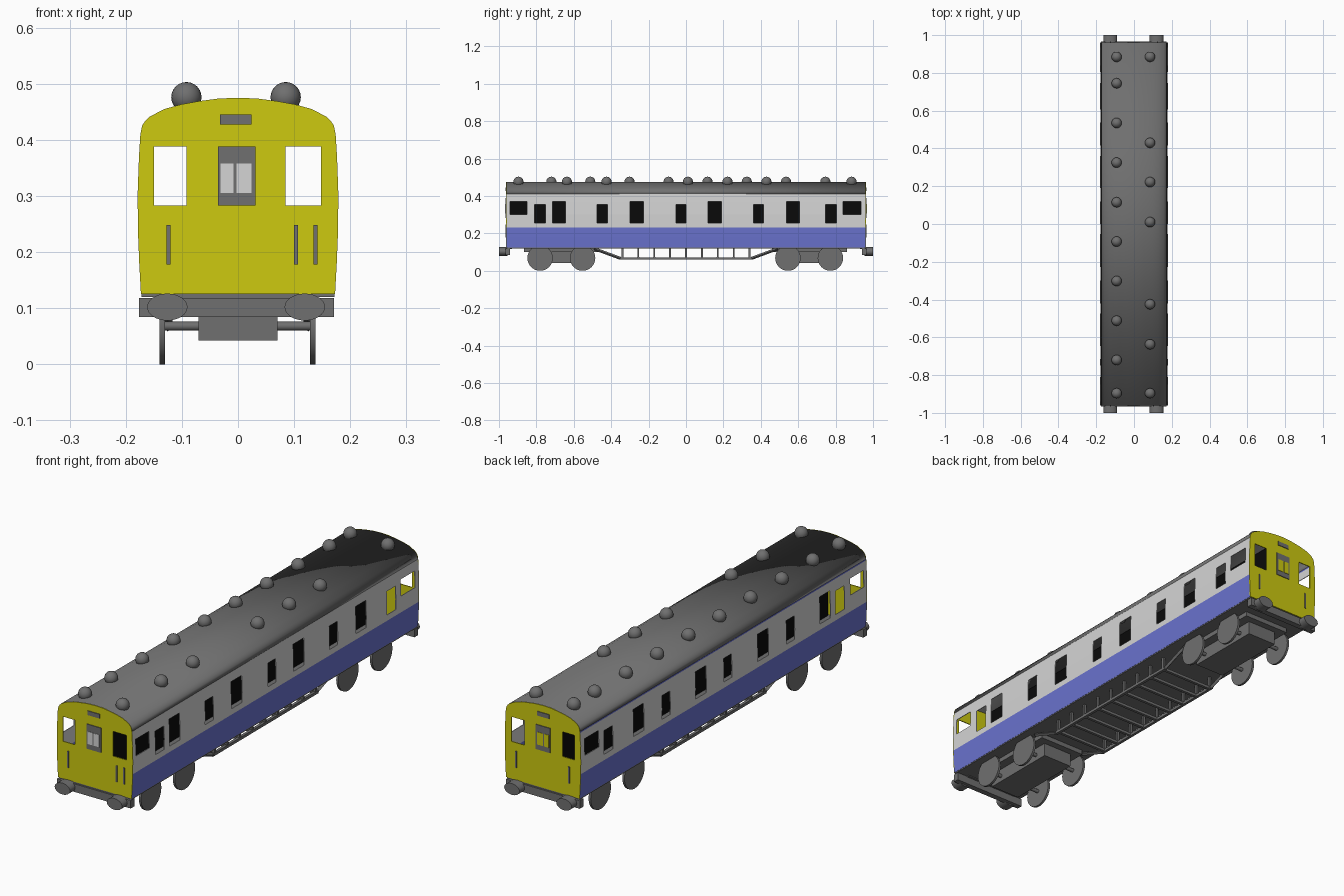
import bpy, bmesh, math
from mathutils import Matrix, Vector

if "Cube" in bpy.data.objects:
    bpy.data.objects.remove(bpy.data.objects["Cube"])


def material(name, rgb):
    m = bpy.data.materials.new(name)
    m.diffuse_color = (*rgb, 1)
    m.use_nodes = True
    m.node_tree.nodes["Principled BSDF"].inputs["Base Color"].default_value = m.diffuse_color
    return m


GREY = material("dark grey", (0.16, 0.16, 0.16))
WHITE = material("off white", (0.66, 0.66, 0.66))
BLUE = material("blue", (0.145, 0.17, 0.62))
YELLOW = material("yellow", (0.61, 0.59, 0.005))
BLACK = material("black", (0.003, 0.003, 0.003))


def finish(name, bm, mats, smooth=False, thick=0):
    me = bpy.data.meshes.new(name)
    bm.to_mesh(me)
    bm.free()
    for m in mats:
        me.materials.append(m)
    ob = bpy.data.objects.new(name, me)
    bpy.context.collection.objects.link(ob)
    if thick:
        mod = ob.modifiers.new("thickness", 'SOLIDIFY')
        mod.thickness = thick
        mod.offset = -1
    if smooth:
        bpy.context.view_layer.objects.active = ob
        ob.select_set(True)
        bpy.ops.object.shade_smooth_by_angle(angle=math.radians(40))
        ob.select_set(False)
    return ob


def box(bm, x0, x1, y0, y1, z0, z1):
    m = Matrix.Translation(((x0 + x1) / 2, (y0 + y1) / 2, (z0 + z1) / 2)) \
        @ Matrix.Diagonal((abs(x1 - x0), abs(y1 - y0), abs(z1 - z0), 1))
    bmesh.ops.create_cube(bm, size=1, matrix=m)


def rod(bm, a, b, rx, rz=None, seg=24):
    # round or oval bar from a to b
    a, b = Vector(a), Vector(b)
    rot = (b - a).to_track_quat('Z', 'Y').to_matrix().to_4x4()
    m = Matrix.Translation((a + b) / 2) @ rot @ Matrix.Diagonal((rx, rz or rx, 1, 1))
    bmesh.ops.create_cone(bm, cap_ends=True, segments=seg, radius1=1, radius2=1,
                          depth=(b - a).length, matrix=m)


# body cross-section
WALL = [(0.125, 0.173), (0.18, 0.176), (0.23, 0.178), (0.30, 0.179),
        (0.37, 0.1765), (0.41, 0.174)]
ROOF = [(0.174, 0.41), (0.171, 0.425), (0.166, 0.433), (0.158, 0.441), (0.131, 0.455),
        (0.10, 0.4635), (0.069, 0.469), (0.035, 0.4735), (0, 0.475)]
ROOF = ROOF + [(-x, z) for x, z in ROOF[-2::-1]]
END = 0.96


def width(z):
    for (z0, w0), (z1, w1) in zip(WALL, WALL[1:]):
        if z <= z1:
            return w0 + (w1 - w0) * (z - z0) / (z1 - z0)
    return WALL[-1][1]


# side walls with window openings
CAB, SMALL, LARGE = (0.30, 0.37), (0.255, 0.355), (0.255, 0.37)
WINDOWS = [(-0.94, -0.85, CAB), (-0.81, -0.75, SMALL), (-0.715, -0.645, LARGE),
           (-0.475, -0.42, SMALL), (-0.30, -0.227, LARGE), (-0.053, 0.0, SMALL),
           (0.118, 0.19, LARGE), (0.36, 0.415, SMALL), (0.537, 0.607, LARGE),
           (0.746, 0.805, SMALL), (0.84, 0.935, CAB)]
ys = sorted({-END, END} | {w[0] for w in WINDOWS} | {w[1] for w in WINDOWS})
zs = [0.125, 0.18, 0.23, 0.255, 0.30, 0.355, 0.37, 0.404, 0.41]
for s, name in ((1, "right_side_wall"), (-1, "left_side_wall")):
    bm = bmesh.new()
    grid = [[bm.verts.new((s * width(z), y, z)) for y in ys] for z in zs]
    for i in range(len(zs) - 1):
        zm = (zs[i] + zs[i + 1]) / 2
        for j in range(len(ys) - 1):
            ym = (ys[j] + ys[j + 1]) / 2
            if any(a < ym < b and h[0] < zm < h[1] for a, b, h in WINDOWS):
                continue
            q = [grid[i][j], grid[i][j + 1], grid[i + 1][j + 1], grid[i + 1][j]]
            f = bm.faces.new(q if s > 0 else q[::-1])
            f.material_index = 1 if zm < 0.23 or (s < 0 and zm > 0.404) else 0
    finish(name, bm, [WHITE, BLUE], thick=0.003)

# roof shell
bm = bmesh.new()
rows = [[bm.verts.new((x, y, z)) for x, z in ROOF] for y in (-END, END)]
for i in range(len(ROOF) - 1):
    bm.faces.new((rows[0][i], rows[1][i], rows[1][i + 1], rows[0][i + 1]))
finish("roof", bm, [GREY], smooth=True, thick=0.003)

# end walls with two window openings each
cols = [-0.15, -0.092, 0.085, 0.148]
ez = [0.125, 0.18, 0.23, 0.283, 0.33, 0.388, 0.41]
for s, name in ((-1, "front_end_wall"), (1, "back_end_wall")):
    bm = bmesh.new()
    y = s * (END + 0.002)
    grid = [[bm.verts.new((x, y, z)) for x in [-width(z)] + cols + [width(z)]] for z in ez]
    faces = []
    for i in range(len(ez) - 1):
        for j in range(5):
            if j in (1, 3) and 0.283 <= ez[i] < 0.388:
                continue
            faces.append([grid[i][j], grid[i][j + 1], grid[i + 1][j + 1], grid[i + 1][j]])
    arch = [bm.verts.new((x, y, z)) for x, z in ROOF[1:-1]]
    faces.append(grid[-1] + arch)
    for f in faces:
        bm.faces.new(f if s < 0 else f[::-1])
    finish(name, bm, [YELLOW], thick=0.004)

    # gangway door window, route box and handrails
    y0, y1 = s * (END + 0.001), s * (END + 0.005)
    bm = bmesh.new()
    box(bm, -0.036, 0.031, y0, y1, 0.283, 0.388)
    box(bm, -0.032, 0.024, y0, y1, 0.427, 0.445)
    for x in ((-0.124, 0.103, 0.138) if s < 0 else (-0.124, 0.124)):
        box(bm, x - 0.0035, x + 0.0035, y0, y1, 0.178, 0.248)
    finish(name.replace("wall", "fittings"), bm, [GREY])
    bm = bmesh.new()
    for a, b in ((-0.031, -0.008), (-0.003, 0.024)):
        box(bm, a, b, y0, s * (END + 0.0065), 0.305, 0.358)
    finish(name.replace("wall", "door_panes"), bm, [WHITE if s < 0 else YELLOW])

    # buffer beam and oval buffers
    bm = bmesh.new()
    box(bm, -0.176, 0.171, s * 0.94, s * 0.965, 0.084, 0.118)
    box(bm, -0.135, 0.12, s * 0.93, s * 0.958, 0.116, 0.128)
    finish(name.replace("end_wall", "buffer_beam"), bm, [GREY])
    bm = bmesh.new()
    for x in (-0.126, 0.119):
        rod(bm, (x, s * 0.955, 0.102), (x, s * 1.0, 0.102), 0.036, 0.024, 32)
        # keep the oval wide along x
    finish(name.replace("end_wall", "buffers"), bm, [GREY], smooth=True)

# dark partition inside, floor
bm = bmesh.new()
box(bm, -0.003, 0.003, -0.95, 0.95, 0.128, 0.465)
finish("inner_partition", bm, [BLACK])
bm = bmesh.new()
box(bm, -0.172, 0.172, -0.958, 0.958, 0.12, 0.128)
finish("floor", bm, [GREY])

# roof vents
bm = bmesh.new()
LEFT = [0.885, 0.745, 0.535, 0.325, 0.115, -0.093, -0.302, -0.512, -0.72, -0.896]
RIGHT = [0.885, 0.43, 0.222, 0.01, -0.425, -0.637, -0.896]
for x, row in ((-0.092, LEFT), (0.085, RIGHT)):
    for y in row:
        bmesh.ops.create_uvsphere(bm, u_segments=20, v_segments=12, radius=0.027,
                                  matrix=Matrix.Translation((x, y, 0.476)))
finish("roof_vents", bm, [GREY], smooth=True)

# bogies: frame, centre block, axles and wheels
for yc, pair, name in ((-0.667, (-0.78, -0.553), "front"), (0.66, (0.545, 0.772), "back")):
    bm = bmesh.new()
    box(bm, -0.07, 0.07, yc - 0.17, yc + 0.17, 0.042, 0.1)
    box(bm, -0.11, 0.11, yc - 0.2, yc + 0.2, 0.1, 0.122)
    finish(name + "_bogie_frame", bm, [GREY])
    bm = bmesh.new()
    for y in pair:
        rod(bm, (-0.135, y, 0.068), (0.135, y, 0.068), 0.008, seg=12)
        for x in (-0.135, 0.133):
            rod(bm, (x - 0.005, y, 0.068), (x + 0.005, y, 0.068), 0.068, seg=32)
    finish(name + "_wheels", bm, [GREY], smooth=True)

# underframe truss: two side rails, posts and cross bars
bm = bmesh.new()
for x in (-0.125, 0.125):
    box(bm, x - 0.006, x + 0.006, -0.355, 0.355, 0.06, 0.072)
    for s in (-1, 1):
        rod(bm, (x, s * 0.35, 0.066), (x, s * 0.49, 0.118), 0.008, seg=4)
    for i in range(-4, 5):
        box(bm, x - 0.005, x + 0.005, i * 0.085 - 0.005, i * 0.085 + 0.005, 0.064, 0.122)
for i in range(-4, 5):
    box(bm, -0.125, 0.125, i * 0.085 - 0.006, i * 0.085 + 0.006, 0.062, 0.074)
finish("underframe_truss", bm, [GREY])
